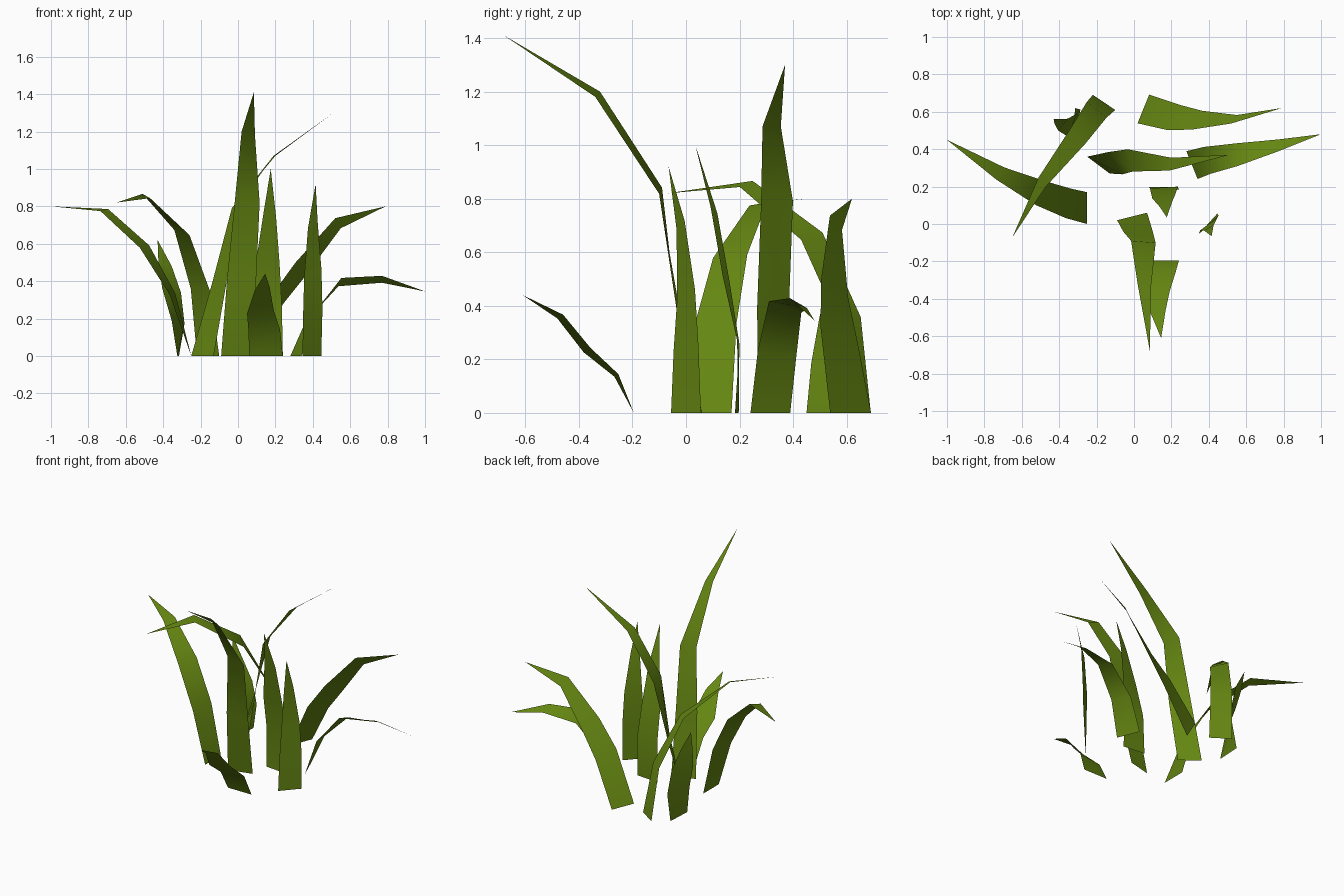
import bpy
import bmesh
from math import radians, cos, sin
from mathutils import Vector

default_cube = bpy.data.objects.get("Cube")
if default_cube:
    bpy.data.objects.remove(default_cube, do_unlink=True)

# One olive green for every blade
leaf_green = bpy.data.materials.new("leaf_green")
leaf_green.use_nodes = True
colour = (.13, .24, .006, 1)
leaf_green.diffuse_color = colour
shader = next(node for node in leaf_green.node_tree.nodes if node.type == "BSDF_PRINCIPLED")
shader.inputs["Base Color"].default_value = colour
shader.inputs["Roughness"].default_value = .8

# Width of a blade at each joint, relative to its root; the last joint is the pointed tip
TAPER = (1, .94, .81, .46)


def grass_blade(name, path, width, yaw, tilt=0):
    """Sweep a tapering ribbon along a path.

    The ribbon's cross direction turns from the first to the second yaw
    angle, and tips up by the tilt angle, between the root and the last joint.
    """
    mesh_builder = bmesh.new()
    rows = []
    for step, (centre, taper) in enumerate(zip(path, TAPER)):
        progress = step / (len(TAPER) - 1)
        turn = radians(yaw[0] + (yaw[1] - yaw[0]) * progress)
        lift = radians(tilt * progress)
        across = Vector((cos(turn) * cos(lift), sin(turn) * cos(lift), sin(lift)))
        half = across * width * taper / 2
        rows.append([mesh_builder.verts.new(Vector(centre) + side * half) for side in (-1, 1)])
    tip = mesh_builder.verts.new(path[-1])

    # Quads between the joints, then one pointed triangle
    for (low_left, low_right), (high_left, high_right) in zip(rows, rows[1:]):
        mesh_builder.faces.new((low_left, low_right, high_right, high_left))
    mesh_builder.faces.new((*rows[-1], tip))
    for face in mesh_builder.faces:
        face.smooth = True

    mesh = bpy.data.meshes.new(name)
    mesh_builder.to_mesh(mesh)
    mesh_builder.free()
    mesh.materials.append(leaf_green)
    blade = bpy.data.objects.new(name, mesh)
    bpy.context.collection.objects.link(blade)
    return blade


# Blades bending to the right side
grass_blade("right_drooping_blade", width=.17, yaw=(90, 58), tilt=8, path=[
    (-.25, .085, 0), (-.35, .11, .33), (-.5, .165, .585), (-.715, .27, .78), (-1, .45, .8)])
grass_blade("right_back_arching_blade", width=.144, yaw=(-34, -50), tilt=-20, path=[
    (-.16, .65, 0), (-.2, .61, .35), (-.3, .47, .66), (-.49, .225, .855), (-.65, -.07, .82)])
grass_blade("right_short_blade", width=.17, yaw=(87, 20), tilt=-15, path=[
    (-.32, .535, 0), (-.32, .54, .18), (-.355, .545, .35), (-.39, .55, .49), (-.43, .56, .62)])

# Blades bending to the left side
grass_blade("left_back_blade", width=.165, yaw=(68, 57), tilt=-45, path=[
    (.05, .615, 0), (.21, .57, .3), (.335, .555, .465), (.535, .56, .71), (.79, .62, .8)])
grass_blade("left_drooping_blade", width=.16, yaw=(112, 90), tilt=-30, path=[
    (.31, .315, 0), (.39, .34, .22), (.545, .37, .395), (.77, .42, .41), (1, .48, .345)])
grass_blade("left_tall_blade", width=.15, yaw=(-37, -98), path=[
    (-.19, .315, 0), (-.1, .325, .39), (-.02, .34, .79), (.195, .32, 1.07), (.51, .37, 1.3)])

# Blades bending to the front
grass_blade("front_tall_blade", width=.165, yaw=(14, -14), tilt=-15, path=[
    (-.01, .04, 0), (.02, -.035, .42), (.05, -.095, .83), (.055, -.33, 1.19), (.085, -.68, 1.41)])
grass_blade("front_short_blade", width=.18, yaw=(0, 15), tilt=10, path=[
    (.15, -.195, 0), (.14, -.26, .14), (.12, -.37, .235), (.13, -.47, .36), (.145, -.61, .44)])

# Nearly upright blades in the middle
grass_blade("left_upright_blade", width=.15, yaw=(48, 30), tilt=30, path=[
    (.395, 0, 0), (.4, 0, .24), (.4, 0, .44), (.4, -.02, .7), (.415, -.065, .92)])
grass_blade("middle_upright_blade", width=.16, yaw=(-5, 20), tilt=-15, path=[
    (.16, .19, 0), (.16, .195, .265), (.16, .15, .5), (.17, .105, .755), (.175, .035, 1)])
